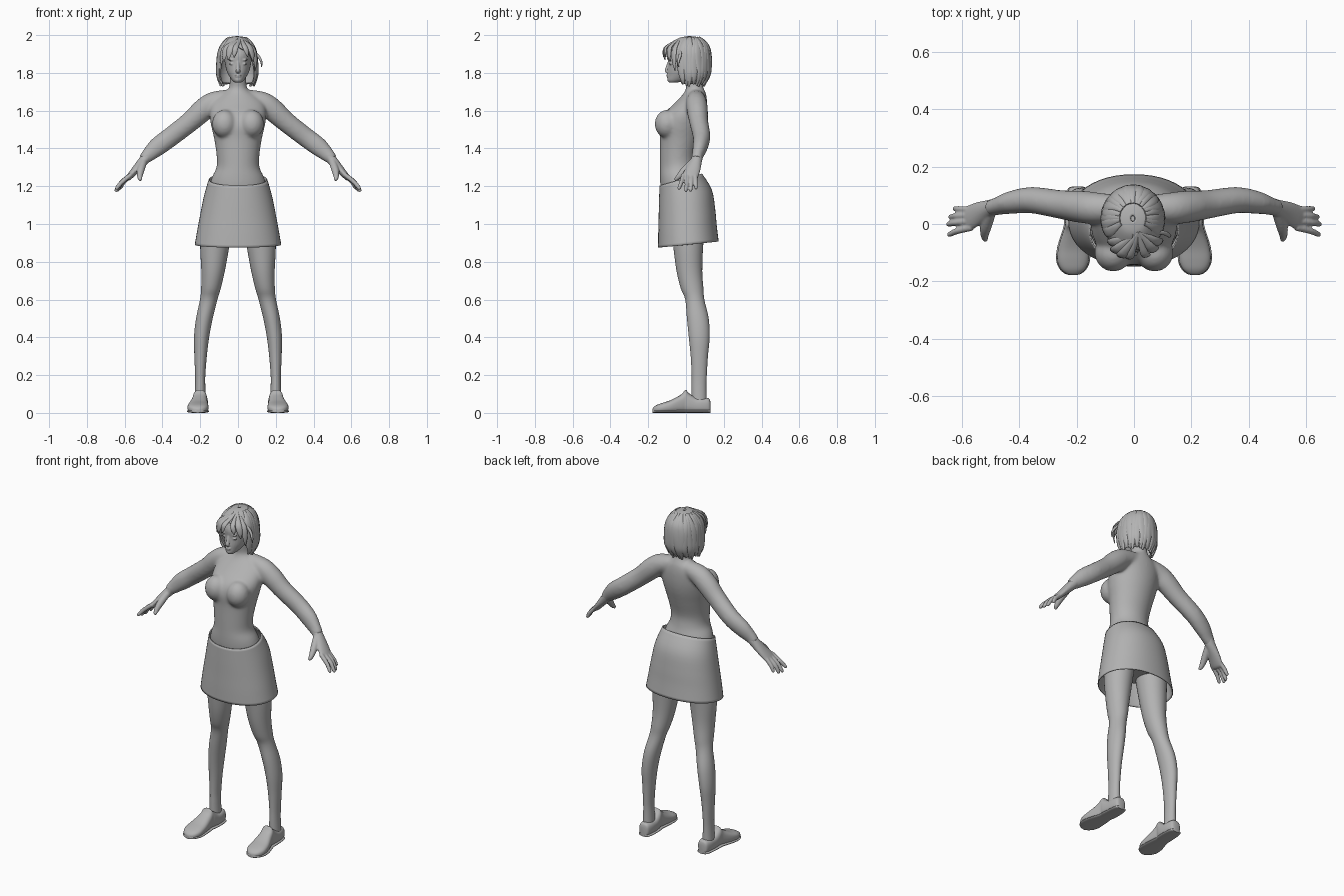
import bpy, bmesh, math
from mathutils import Vector, Matrix

grey = bpy.data.materials.new("plain_grey")
grey.diffuse_color = (0.45, 0.45, 0.45, 1)


def spline(rows, n=4):
    """Smooth (Catmull-Rom) interpolation of tuples."""
    out = []
    for i in range(len(rows) - 1):
        quad = (rows[max(i - 1, 0)], rows[i], rows[i + 1], rows[min(i + 2, len(rows) - 1)])
        for k in range(n):
            t = k / n
            out.append(tuple(0.5 * (2 * b + (c - a) * t + (2 * a - 5 * b + 4 * c - d) * t * t
                                    + (3 * b - a - 3 * c + d) * t ** 3)
                             for a, b, c, d in zip(*quad)))
    return out + [tuple(rows[-1])]


def spow(v, e):
    return math.copysign(abs(v) ** e, v)


def skin(bm, loops, cap=True):
    """Bridge closed loops of points into a surface."""
    vs = [[bm.verts.new(p) for p in lp] for lp in loops]
    n = len(vs[0])
    for a, b in zip(vs, vs[1:]):
        for j in range(n):
            bm.faces.new((a[j], a[(j + 1) % n], b[(j + 1) % n], b[j]))
    if cap:
        bm.faces.new(vs[0])
        bm.faces.new(vs[-1])


def stack(bm, rows, n=32, e=1.0, cap=True):
    """Horizontal oval rings: z, centre x, half width, front y, back y, slope along y."""
    loops = []
    for r in spline(rows):
        z, cx, w, yf, yb = r[:5]
        s = r[5] if len(r) > 5 else 0
        loop = []
        for j in range(n):
            a = math.tau * j / n
            y = (yf + yb) / 2 + (yb - yf) / 2 * spow(math.sin(a), e)
            loop.append((cx + w * spow(math.cos(a), e), y, z + s * y))
        loops.append(loop)
    skin(bm, loops, cap)


def tube(bm, pts, up=(0, 1, 0), n=14, sx=1):
    """Oval tube along points x, y, z, side radius, up radius; up=None means away from the head."""
    rows = spline(pts)
    P = [Vector(r[:3]) for r in rows]
    loops = []
    for i, r in enumerate(rows):
        t = (P[min(i + 1, len(P) - 1)] - P[max(i - 1, 0)]).normalized()
        u = Vector(up) if up else P[i] - Vector((0, 0.015, 1.85))
        side = t.cross(u).normalized()
        u = side.cross(t)
        ring = [P[i] + side * r[3] * math.cos(math.tau * j / n) + u * r[4] * math.sin(math.tau * j / n)
                for j in range(n)]
        loops.append([(sx * p.x, p.y, p.z) for p in ring])
    skin(bm, loops)


def ball(bm, c, s):
    bmesh.ops.create_uvsphere(bm, u_segments=20, v_segments=12, radius=1,
                              matrix=Matrix.Translation(c) @ Matrix.Diagonal((*s, 1)))


def finish(name, bm, voxel=0, smooth=6, angle=60):
    bmesh.ops.recalc_face_normals(bm, faces=bm.faces)
    me = bpy.data.meshes.new(name)
    bm.to_mesh(me)
    bm.free()
    me.materials.append(grey)
    me.shade_smooth()
    me.set_sharp_from_angle(angle=math.radians(angle))
    ob = bpy.data.objects.new(name, me)
    bpy.context.collection.objects.link(ob)
    if voxel:  # fuse overlapping volumes into one soft skin
        m = ob.modifiers.new("fuse", 'REMESH')
        m.mode, m.voxel_size, m.use_smooth_shade = 'VOXEL', voxel, True
        m = ob.modifiers.new("soften", 'SMOOTH')
        m.factor, m.iterations = 0.5, smooth
    return ob


# torso, neck and arms
bm = bmesh.new()
stack(bm, [(.98, 0, .13, -.09, .10), (1.1, 0, .155, -.12, .12), (1.2, 0, .15, -.135, .09),
           (1.25, 0, .137, -.138, .072), (1.3, 0, .114, -.138, .058), (1.36, 0, .113, -.138, .055),
           (1.45, 0, .126, -.138, .08), (1.52, 0, .142, -.142, .10), (1.58, 0, .15, -.12, .11),
           (1.64, 0, .14, -.06, .112), (1.68, 0, .10, -.022, .108), (1.705, 0, .06, -.005, .10),
           (1.73, 0, .046, 0, .09), (1.79, 0, .044, -.01, .085)], n=40)
for s in (1, -1):
    ball(bm, (s * .072, -.1, 1.53), (.066, .066, .075))
    tube(bm, [(.05, .055, 1.668, .045, .045), (.13, .055, 1.643, .057, .055), (.185, .06, 1.603, .06, .056),
              (.255, .068, 1.54, .054, .05), (.355, .083, 1.462, .052, .046), (.425, .075, 1.41, .05, .04),
              (.475, .062, 1.365, .038, .031), (.5, .056, 1.34, .03, .029)], n=24, sx=s)
finish("torso_and_arms", bm, .008, 10)

# hands
for s, side in ((1, "left"), (-1, "right")):
    bm = bmesh.new()
    tube(bm, [(.47, .063, 1.37, .03, .03), (.5, .055, 1.335, .027, .03), (.54, .038, 1.29, .021, .039),
              (.575, .02, 1.25, .016, .043), (.588, .016, 1.237, .01, .036)], n=20, sx=s)
    for by, tx, ty, tz in ((-.012, .647, -.036, 1.183), (.01, .65, 0, 1.172),
                           (.031, .643, .025, 1.173), (.05, .628, .053, 1.185)):
        tube(bm, [(.565, by, 1.262, .012, .012), ((.57 + tx) / 2 + .006, (by + ty) / 2, 1.222, .012, .011),
                  (tx - .006, ty, tz + .008, .01, .009), (tx, ty, tz, .005, .005)], sx=s)
    tube(bm, [(.5, .04, 1.33, .02, .02), (.515, -.008, 1.285, .019, .02), (.52, -.04, 1.25, .014, .014),
              (.516, -.058, 1.232, .008, .008)], up=(1, 0, 0), sx=s)
    finish(side + "_hand", bm, .004, 4)

# skirt, open at the bottom
bm = bmesh.new()
stack(bm, [(1.243, 0, .155, -.14, .085, .28), (1.15, 0, .18, -.143, .137, .22), (1.05, 0, .2, -.145, .155, .16),
           (.97, 0, .215, -.147, .163, .12), (.89, 0, .229, -.148, .173, .1)], n=48, e=.93, cap=False)
ob = finish("skirt", bm)
m = ob.modifiers.new("cloth", 'SOLIDIFY')
m.thickness, m.offset = .005, -1

# legs and shoes
for s, side in ((1, "left"), (-1, "right")):
    bm = bmesh.new()
    legs = [(.06, .2, .03, .03, .11), (.14, .2, .027, .03, .108), (.2, .2, .027, .03, .11),
            (.3, .198, .033, .025, .116), (.4, .193, .04, .015, .125), (.5, .178, .044, .005, .12),
            (.6, .155, .046, -.004, .097), (.66, .143, .052, -.028, .092), (.75, .132, .062, -.05, .086),
            (.87, .124, .076, -.066, .09), (.99, .115, .085, -.08, .1)]
    stack(bm, [(z, s * x, w, f, b) for z, x, w, f, b in legs])
    finish(side + "_leg", bm)
    # y, centre x, half width, height
    profile = [(.13, .197, .016, .055), (.122, .197, .03, .076), (.09, .197, .038, .08), (.05, .198, .04, .083),
               (.015, .2, .04, .105), (-.003, .202, .038, .122), (-.025, .204, .042, .098), (-.08, .21, .053, .068),
               (-.125, .212, .055, .053), (-.155, .212, .044, .042), (-.172, .212, .026, .03),
               (-.178, .212, .008, .02)]
    for part, grow, cut in (("shoe", 0, 1), ("sole", .004, .016)):
        bm = bmesh.new()
        loops = []
        for y, x, w, h in spline(profile):
            h = min(h, cut)
            loops.append([(s * (x + (w + grow) * spow(math.cos(math.tau * j / 32), .75)), y,
                           h / 2 + h / 2 * spow(math.sin(math.tau * j / 32), .75)) for j in range(32)])
        skin(bm, loops)
        finish(side + "_" + part, bm, angle=45)

# head with nose, lids, brows and lips
bm = bmesh.new()
stack(bm, [(1.748, 0, .016, -.088, -.05), (1.76, 0, .031, -.099, .0), (1.785, 0, .048, -.098, .05),
           (1.81, 0, .06, -.097, .08), (1.85, 0, .069, -.094, .1), (1.9, 0, .076, -.095, .11),
           (1.95, 0, .063, -.068, .1), (1.98, 0, .03, -.03, .05)])
tube(bm, [(0, -.088, 1.868, .007, .006), (0, -.097, 1.835, .009, .008), (0, -.104, 1.812, .013, .009),
          (0, -.094, 1.803, .012, .005)], up=(0, -1, 0))
for s in (1, -1):
    ball(bm, (s * .031, -.082, 1.848), (.016, .007, .006))
    ball(bm, (s * .032, -.084, 1.869), (.02, .007, .005))
ball(bm, (0, -.097, 1.789), (.019, .007, .004))
ball(bm, (0, -.096, 1.781), (.016, .007, .004))
finish("head", bm, .0035, 3)

# hair cap: z, half width, front y, back y, half angle of the face opening
cap = spline([(1.994, .008, .008, .03, 0), (1.987, .045, -.03, .072, 0), (1.967, .07, -.062, .1, 0),
              (1.937, .09, -.092, .122, .15), (1.9, .102, -.1, .131, .75), (1.85, .107, -.1, .133, 1.0),
              (1.8, .108, -.09, .129, 1.12), (1.765, .101, -.08, .115, 1.2), (1.742, .088, -.07, .098, 1.3)])


def cap_point(row, angle, off=0):
    z, w, yf, yb, _ = row
    return (-.004 + (w + off) * math.sin(angle), (yf + yb) / 2 - ((yb - yf) / 2 + off) * math.cos(angle), z)


bm = bmesh.new()
grid = [[bm.verts.new(cap_point(r, r[4] + (math.tau - 2 * r[4]) * j / 48)) for j in range(49)] for r in cap]
for a, b in zip(grid, grid[1:]):
    for j in range(48):
        bm.faces.new((a[j], a[j + 1], b[j + 1], b[j]))
bmesh.ops.remove_doubles(bm, verts=bm.verts, dist=.0002)
ob = finish("hair_cap", bm)
m = ob.modifiers.new("thickness", 'SOLIDIFY')
m.thickness, m.offset = .012, -1

# hair locks hanging from the crown
bm = bmesh.new()
picks = cap[4::4]
for k in range(19):
    ang = 1.2 + (math.tau - 2.4) * k / 18
    pts = []
    for i, r in enumerate(picks):
        width = (.008, .014, .019, .021, .021, .018, .012, .006)[min(i, 7)]
        x, y, z = cap_point(r, ang + .05 * math.sin(k * 2.1 + i), -.001)
        pts.append((x, y, z - (.012 * (k % 3) / 2 if i == len(picks) - 1 else 0), width, .0055))
    tube(bm, pts, up=None, n=10)
finish("hair_locks", bm)

# swept fringe from the parting
bm = bmesh.new()
for mid, end, w in (((-.065, -.062, 1.94), (-.088, -.06, 1.84), .017), ((-.055, -.085, 1.94), (-.075, -.092, 1.86), .018),
                    ((-.035, -.1, 1.94), (-.052, -.112, 1.868), .017), ((-.012, -.105, 1.938), (-.022, -.118, 1.882), .015),
                    ((.035, -.1, 1.94), (.05, -.108, 1.885), .014), ((.06, -.083, 1.94), (.078, -.085, 1.86), .017),
                    ((.078, -.06, 1.93), (.09, -.058, 1.81), .016), ((.098, -.03, 1.9), (.125, -.04, 1.83), .008)):
    a, b = Vector(mid), Vector(end)
    c = a.lerp(b, .55) + Vector((a.x * .1, -.005, 0))
    tube(bm, [(.015, -.03, 1.984, .006, .004), (*a, w, .007), (*c, w * .85, .006), (*b, .002, .002)], up=None, n=10)
finish("fringe", bm)
